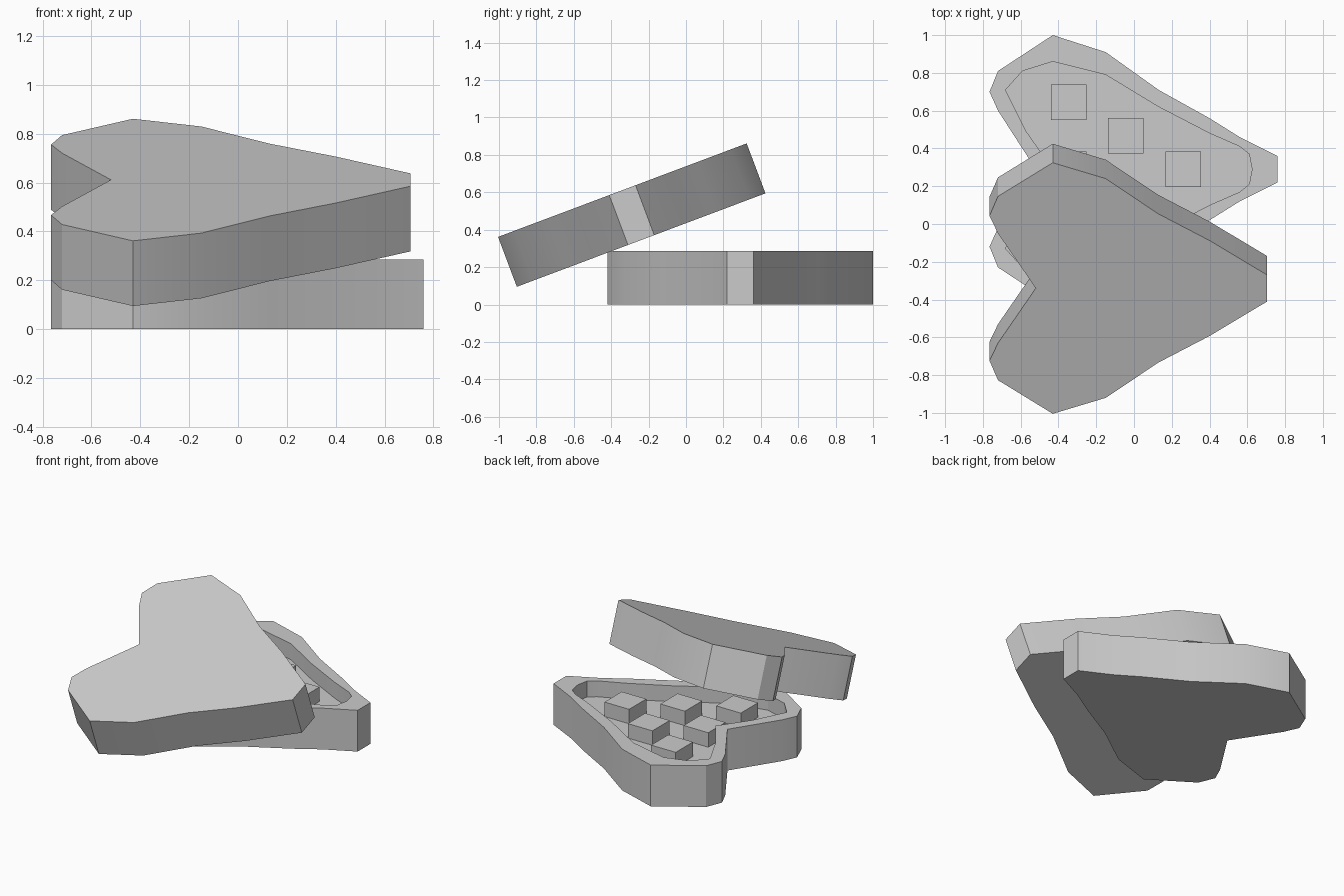
import bpy, bmesh
from math import radians

if "Cube" in bpy.data.objects:
    bpy.data.objects.remove(bpy.data.objects["Cube"])

# Half outlines of the heart, tip to notch, mirrored over the long axis
LOBE = [(.40, .27), (.13, .42), (-.15, .62), (-.43, .71),
        (-.72, .52), (-.765, .41), (-.72, .31), (-.52, 0)]
BOX = [(.76, 0), (.76, .07), (.56, .17)] + LOBE
LID = [(.705, 0), (.705, .075)] + LOBE
CAVITY = [(.625, 0), (.61, .08), (.56, .12), (.40, .19), (.13, .33), (-.15, .50),
          (-.43, .57), (-.59, .52), (-.68, .42), (-.57, .20), (-.43, 0)]
H = 0.285


def mirrored(half):
    return half + [(x, -y) for x, y in reversed(half[1:-1])]


def loft(name, sections, location, tilt=0):
    """Skin a stack of (half outline, z) loops and cap both ends."""
    bm = bmesh.new()
    loops = [[bm.verts.new((x, y, z)) for x, y in mirrored(half)] for half, z in sections]
    for a, b in zip(loops, loops[1:]):
        for i in range(len(a)):
            j = (i + 1) % len(a)
            bm.faces.new((a[i], a[j], b[j], b[i]))
    bm.faces.new(loops[0][::-1])
    bm.faces.new(loops[-1])
    bmesh.ops.recalc_face_normals(bm, faces=bm.faces)
    me = bpy.data.meshes.new(name)
    bm.to_mesh(me)
    bm.free()
    ob = bpy.data.objects.new(name, me)
    bpy.context.collection.objects.link(ob)
    ob.location = location
    ob.rotation_euler.x = radians(tilt)
    bpy.ops.object.select_all(action='DESELECT')
    ob.select_set(True)
    bpy.context.view_layer.objects.active = ob
    bpy.ops.object.shade_smooth_by_angle(angle=radians(30))
    return ob


# Box with a recessed tray
FLOOR = 0.175
loft("heart_box", [(BOX, 0), (BOX, H), (CAVITY, H), (CAVITY, FLOOR)], (0, .29, 0))

# Solid lid leaning on the box
loft("heart_lid", [(LID, -H / 2), (LID, H / 2)], (0, -.29, .478), 20.6)

# Chocolates in a triangle: rows of one, two and three
SIZE, TOP = 0.188, 0.275
for row in range(3):
    for k in range(row + 1):
        bpy.ops.mesh.primitive_cube_add(
            size=1, location=(.26 - .3025 * row, .29 + .355 * (k - row / 2), TOP - SIZE / 2 + .03))
        ob = bpy.context.object
        ob.name = f"chocolate_{row}_{k}"
        ob.scale = (SIZE, SIZE, SIZE - .06)
